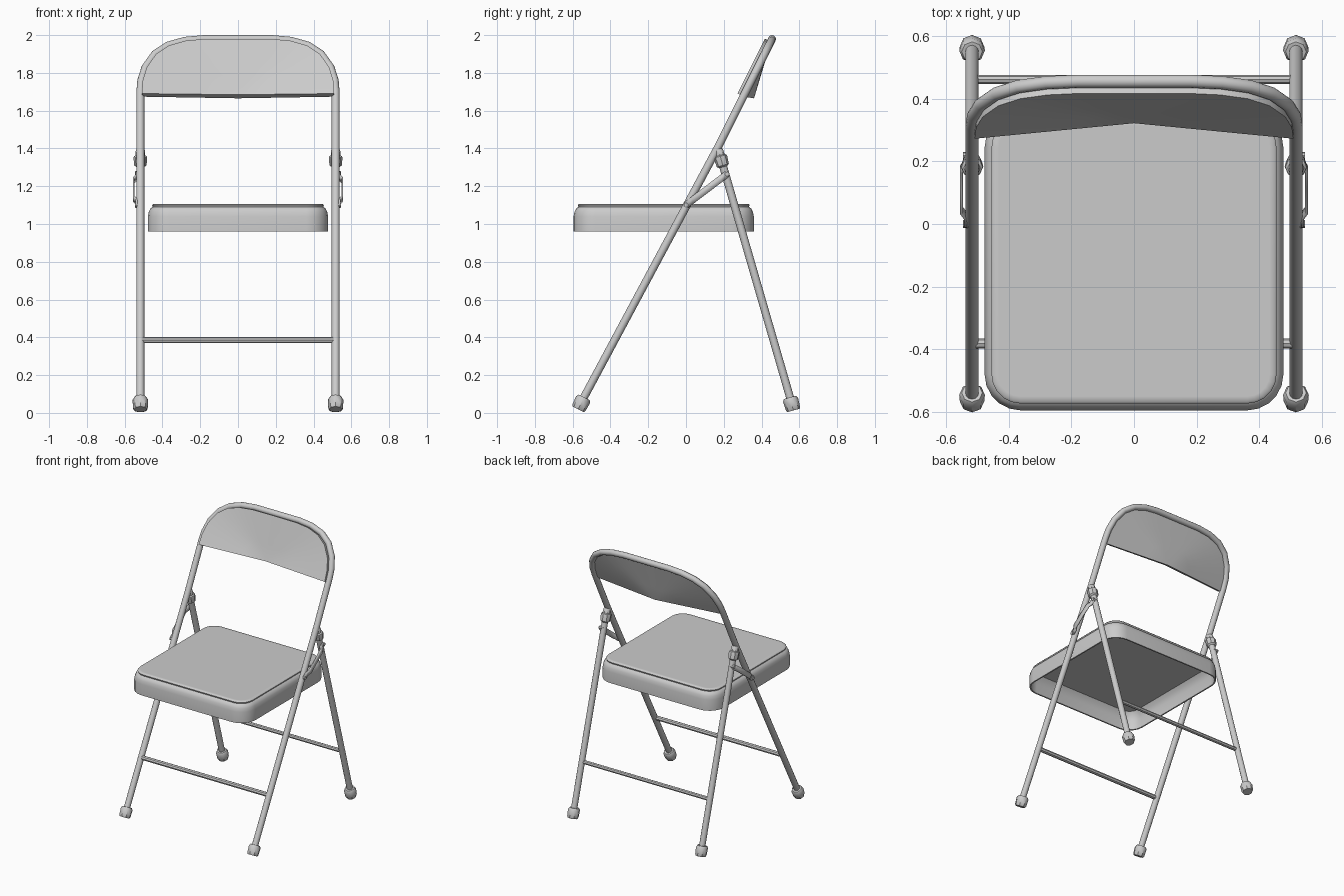
import bpy, bmesh, math
from mathutils import Vector

if "Cube" in bpy.data.objects:
    bpy.data.objects.remove(bpy.data.objects["Cube"])

LEG_X = 0.517


def finish(obj, angle=40):
    bpy.ops.object.select_all(action='DESELECT')
    obj.select_set(True)
    bpy.context.view_layer.objects.active = obj
    bpy.ops.object.shade_smooth_by_angle(angle=math.radians(angle))
    return obj


def mesh_object(name, bm, angle=40):
    bmesh.ops.recalc_face_normals(bm, faces=bm.faces)
    me = bpy.data.meshes.new(name)
    bm.to_mesh(me)
    bm.free()
    obj = bpy.data.objects.new(name, me)
    bpy.context.collection.objects.link(obj)
    return finish(obj, angle)


def tube(name, pts, radii, res=4):
    """Round tube along pts; radii is one number or one per point."""
    if not isinstance(radii, (list, tuple)):
        radii = [radii] * len(pts)
    cu = bpy.data.curves.new(name, 'CURVE')
    cu.dimensions = '3D'
    cu.bevel_depth = 1.0
    cu.bevel_resolution = res
    cu.use_fill_caps = True
    sp = cu.splines.new('POLY')
    sp.points.add(len(pts) - 1)
    for p, co, r in zip(sp.points, pts, radii):
        p.co = (*co, 1)
        p.radius = r
    obj = bpy.data.objects.new(name, cu)
    bpy.context.collection.objects.link(obj)
    bpy.ops.object.select_all(action='DESELECT')
    obj.select_set(True)
    bpy.context.view_layer.objects.active = obj
    bpy.ops.object.convert(target='MESH')
    return finish(bpy.context.object)


def along(a, b, ts):
    a, b = Vector(a), Vector(b)
    return [a.lerp(b, t) for t in ts]


# Front frame: one tube, up one leg, over the backrest and down again
def back_y(z):
    return 0.166 + 0.5 * (z - 1.4)


arch = [(0.517, 1.70), (0.512, 1.76), (0.49, 1.83), (0.44, 1.90),
        (0.37, 1.945), (0.28, 1.97), (0.18, 1.979)]
half = [(LEG_X, -0.555, 0.055), (LEG_X, 0.005, 1.10), (LEG_X, 0.166, 1.40)]
half += [(x, back_y(z), z) for x, z in arch]
tube("front_frame", half + [(-x, y, z) for x, y, z in reversed(half)], 0.021)

# Backrest panel: fan of faces from the recessed bottom centre to the arch
normal = Vector((0, -0.894, 0.447))
rim = [(0.509, 1.675)] + [(x * 0.985, z - 0.015) for x, z in arch[1:]]
rim += [(0, 1.965)] + [(-x, z) for x, z in reversed(rim)]
bm = bmesh.new()
layers = []
for edge_off, mid_off in ((0.035, -0.012), (-0.002, -0.055)):
    mid = Vector((0, back_y(1.69), 1.69)) + normal * mid_off
    rows = [[bm.verts.new(mid)] * len(rim)]
    for t in (0.35, 0.7, 1.0):
        rows.append([bm.verts.new(mid.lerp(
            Vector((x, back_y(z), z)) + normal * edge_off, t)) for x, z in rim])
    for i in range(len(rim) - 1):
        bm.faces.new((rows[0][0], rows[1][i], rows[1][i + 1]))
        for a, b in zip(rows[1:], rows[2:]):
            bm.faces.new((a[i], b[i], b[i + 1], a[i + 1]))
    layers.append([r[0] for r in rows] + rows[-1][1:]
                  + [r[-1] for r in reversed(rows[1:-1])])
f, k = layers
for i in range(len(f)):
    j = (i + 1) % len(f)
    bm.faces.new((f[i], f[j], k[j], k[i]))
mesh_object("backrest_panel", bm)

# Seat: rounded-square loops give the skirt, piped top edge and hollow underside
def seat_loop(bm, inset, z):
    h, r = 0.477 - inset, 0.115 - inset
    verts = []
    for c, (sx, sy) in enumerate(((1, 1), (-1, 1), (-1, -1), (1, -1))):
        for s in range(6):
            a = math.pi / 2 * (c + s / 5)
            verts.append(bm.verts.new((sx * (h - r) + r * math.cos(a),
                                       sy * (h - r) + r * math.sin(a) - 0.118, z)))
    return verts


bm = bmesh.new()
profile = [(0.04, 1.085), (0.025, 1.065), (0.012, 1.03), (0.01, 0.96), (0, 0.96),
           (0, 1.04), (0.005, 1.065), (0.014, 1.083), (0.026, 1.09),
           (0.022, 1.10), (0.028, 1.107), (0.045, 1.107)]
loops = [seat_loop(bm, i, z) for i, z in profile]
for a, b in zip(loops, loops[1:]):
    for i in range(len(a)):
        j = (i + 1) % len(a)
        bm.faces.new((a[i], a[j], b[j], b[i]))
bm.faces.new(loops[0])
bm.faces.new(loops[-1])
mesh_object("seat", bm, 50)

# Cross bars between the legs
for name, y, r in (("front_cross_bar", -0.381, 0.016), ("rear_cross_bar", 0.461, 0.014)):
    tube(name, [(-LEG_X, y, 0.385), (LEG_X, y, 0.385)], r, 2)

for s, side in ((-1, "left"), (1, "right")):
    x = s * LEG_X
    # Rear leg with its top sleeve and cap
    top, low = (x, 0.172, 1.39), (x, 0.557, 0.06)
    tube("rear_leg_" + side, [top, low], 0.021)
    tube("rear_leg_sleeve_" + side,
         along(top, low, (-0.012, 0.0, 0.02, 0.024, 0.03, 0.06, 0.066)),
         [0.014, 0.024, 0.026, 0.034, 0.036, 0.033, 0.022], 2)
    # Rubber feet
    for name, bottom, upper in (("front_foot_", (x, -0.571, 0.019), (x, -0.539, 0.082)),
                                ("rear_foot_", (x, 0.569, 0.013), (x, 0.550, 0.082))):
        tube(name + side, along(bottom, upper, (0, 0.15, 0.8, 1)),
             [0.034, 0.039, 0.041, 0.033], 2)
    # Folding brace: flat strap cranked outward between front and rear leg
    bm = bmesh.new()
    a, b = Vector((0, 0.0, 1.10)), Vector((0, 0.218, 1.265))
    d = (b - a).normalized()
    w = Vector((0, -d.z, d.y)) * 0.018
    rows = []
    for t, px in ((0, 0.537), (0.12, 0.538), (0.2, 0.551), (0.8, 0.551),
                  (0.88, 0.538), (1, 0.537)):
        p = a.lerp(b, t) + Vector((s * px, 0, 0))
        rows.append((bm.verts.new(p - w), bm.verts.new(p + w)))
    for p, q in zip(rows, rows[1:]):
        bm.faces.new((p[0], p[1], q[1], q[0]))
    brace = mesh_object("folding_brace_" + side, bm, 30)
    mod = brace.modifiers.new("thickness", 'SOLIDIFY')
    mod.thickness = 0.009
    mod.offset = 0
    # Brace pivot pins
    for name, p in (("seat_pivot_", a), ("rear_pivot_", b)):
        tube(name + side, [(s * 0.51, p.y, p.z), (s * 0.546, p.y, p.z)], 0.012, 2)
